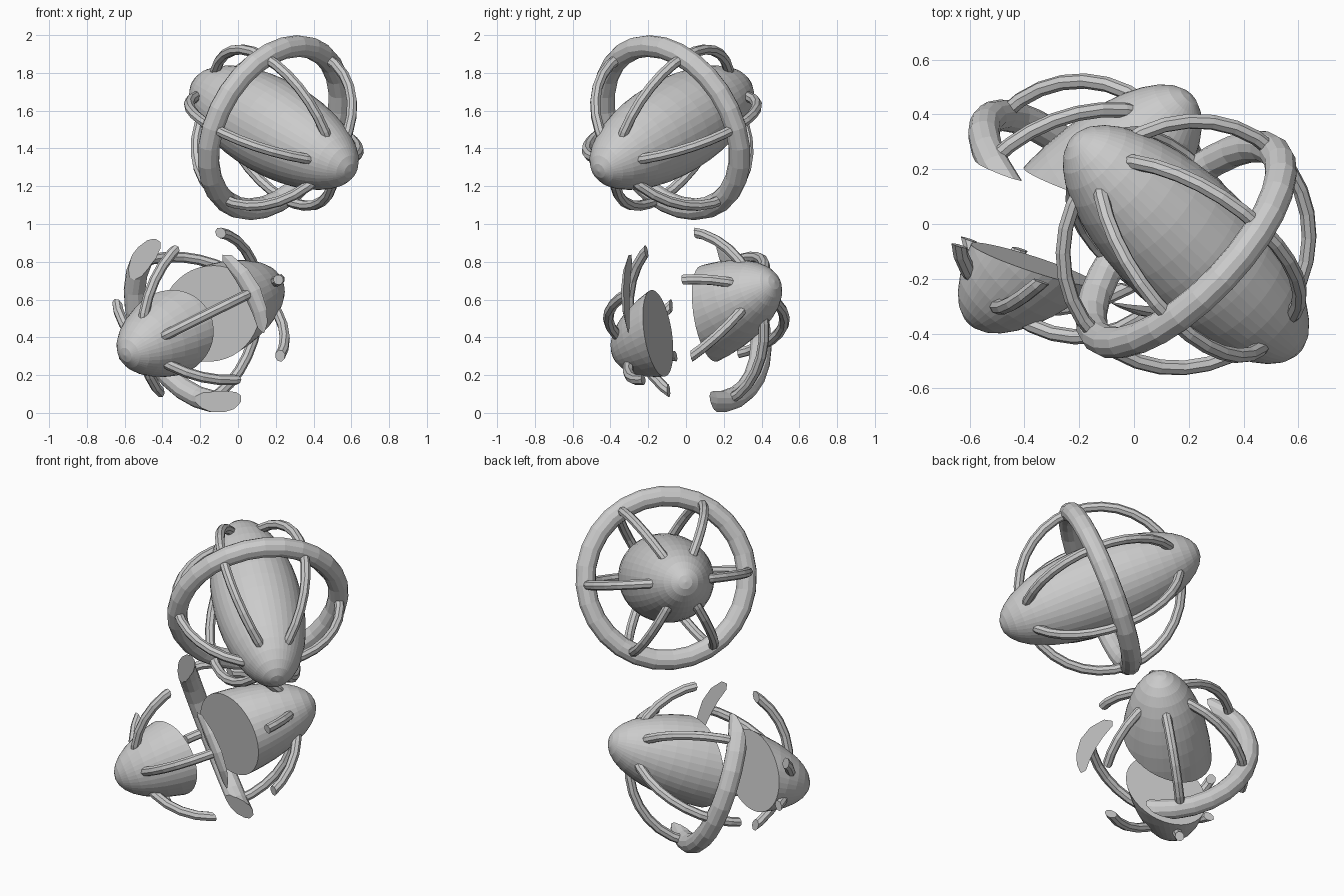
import bpy
import bmesh
import math
from mathutils import Vector, Matrix

default = bpy.data.objects.get("Cube")
if default:
    bpy.data.objects.remove(default, do_unlink=True)

# Single plain material
GREY = (0.6, 0.6, 0.6, 1.0)
mat = bpy.data.materials.new("light_grey")
mat.use_nodes = True
mat.diffuse_color = GREY
mat.node_tree.nodes["Principled BSDF"].inputs["Base Color"].default_value = GREY

HALF_LENGTH, HALF_WIDTH = 0.61, 0.254
CAGE_RADIUS, RING_TUBE, STRUT_TUBE = 0.467, 0.058, 0.028


def torus(bm, radius, tube, segments, sides, matrix):
    """Torus around local z, built as a grid of quads."""
    rows = []
    for i in range(segments):
        a = math.tau * i / segments
        row = []
        for j in range(sides):
            b = math.tau * j / sides
            r = radius + tube * math.cos(b)
            point = Vector((r * math.cos(a), r * math.sin(a), tube * math.sin(b)))
            row.append(bm.verts.new(matrix @ point))
        rows.append(row)
    for i in range(segments):
        p, q = rows[i], rows[(i + 1) % segments]
        for j in range(sides):
            k = (j + 1) % sides
            bm.faces.new((p[j], q[j], q[k], p[k]))


def spindle(bm, matrix):
    scale = Matrix.Diagonal((HALF_WIDTH, HALF_WIDTH, HALF_LENGTH, 1))
    bmesh.ops.create_uvsphere(bm, u_segments=40, v_segments=20, radius=1,
                              matrix=matrix @ scale)


def ring(bm, matrix):
    torus(bm, CAGE_RADIUS, RING_TUBE, 28, 12, matrix)


def strut(bm, matrix, turn):
    upright = Matrix.Rotation(turn, 4, "Z") @ Matrix.Rotation(math.pi / 2, 4, "X")
    torus(bm, CAGE_RADIUS, STRUT_TUBE, 32, 8, matrix @ upright)


def frame(center, axis, roll):
    """Local z along the axis, local x horizontal, then rolled about the axis."""
    z = Vector(axis).normalized()
    x = z.cross(Vector((0, 0, 1))).normalized()
    y = z.cross(x)
    if y.z < 0:
        y = -y
    basis = Matrix((x, y, x.cross(y))).transposed().to_4x4()
    return Matrix.Translation(center) @ basis @ Matrix.Rotation(roll, 4, "Z")


def finish(bm, name, cut):
    """Optionally keep one side of a plane and cap it, then make the object."""
    if cut:
        normal, offset = cut
        bmesh.ops.bisect_plane(bm, geom=bm.verts[:] + bm.edges[:] + bm.faces[:],
                               plane_co=normal * offset, plane_no=normal,
                               clear_outer=True)
        rim = [e for e in bm.edges if e.is_boundary]
        bmesh.ops.holes_fill(bm, edges=rim, sides=0)
    bmesh.ops.recalc_face_normals(bm, faces=bm.faces[:])
    mesh = bpy.data.meshes.new(name)
    bm.to_mesh(mesh)
    bm.free()
    mesh.materials.append(mat)
    bpy.context.collection.objects.link(bpy.data.objects.new(name, mesh))


def caged_spindle(prefix, matrix, cut=None):
    parts = [("spindle", spindle, ()), ("ring", ring, ())]
    parts += [(f"strut_{i + 1}", strut, (i * math.pi / 3,)) for i in range(3)]
    for label, build, args in parts:
        bm = bmesh.new()
        build(bm, matrix, *args)
        finish(bm, f"{prefix}_{label}", cut)


# Whole upper body
caged_spindle("upper", frame((0.19, -0.075, 1.51), (0.67, -0.64, -0.38), 0))

# Lower body with a slab removed, leaving a front and a back piece
lower = frame((-0.1975, 0.055, 0.5), (0.66, 0.68, 0.32), math.radians(19))
slab = Vector((0.30, 0.945, 0.12)).normalized()
caged_spindle("lower_front", lower, (slab, -0.198))
caged_spindle("lower_back", lower, (-slab, -0.134))
